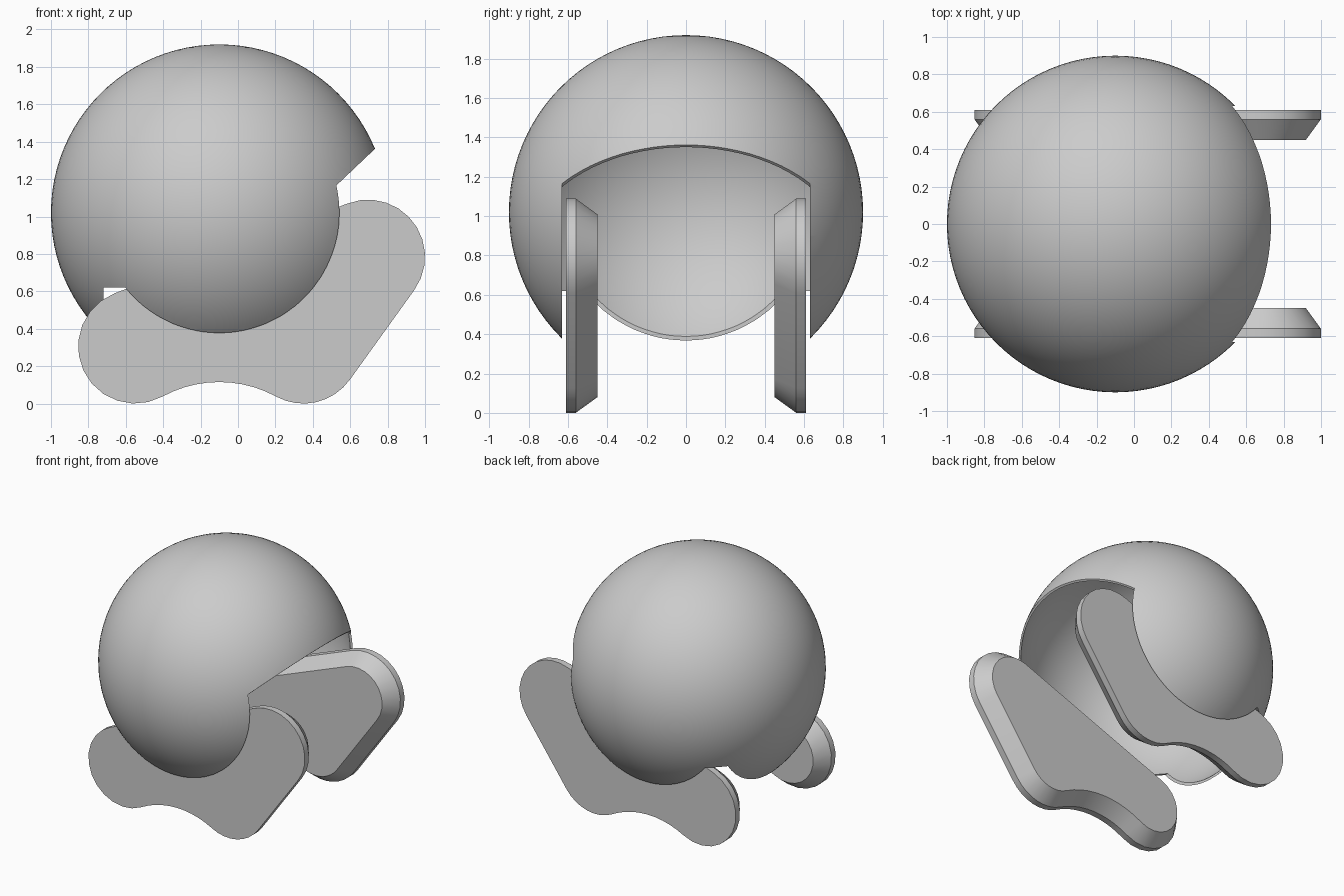
import bpy, bmesh
from math import atan2, cos, sin, pi, hypot, radians

if "Cube" in bpy.data.objects:
    bpy.data.objects.remove(bpy.data.objects["Cube"], do_unlink=True)

grey = bpy.data.materials.new("light_grey")
grey.use_nodes = True
colour = (0.6, 0.6, 0.6, 1)
grey.diffuse_color = colour
grey.node_tree.nodes["Principled BSDF"].inputs["Base Color"].default_value = colour


def make_object(name, bm):
    bmesh.ops.recalc_face_normals(bm, faces=bm.faces)
    mesh = bpy.data.meshes.new(name)
    bm.to_mesh(mesh)
    bm.free()
    mesh.materials.append(grey)
    ob = bpy.data.objects.new(name, mesh)
    bpy.context.collection.objects.link(ob)
    return ob


def activate(ob):
    bpy.ops.object.select_all(action='DESELECT')
    ob.select_set(True)
    bpy.context.view_layer.objects.active = ob


def loft(name, rings):
    """Closed solid through (y, outline) rings of equal point count."""
    bm = bmesh.new()
    loops = [[bm.verts.new((x, y, z)) for x, z in pts] for y, pts in rings]
    for a, b in zip(loops, loops[1:]):
        for i in range(len(a)):
            bm.faces.new((a[i - 1], a[i], b[i], b[i - 1]))
    bm.faces.new(loops[0])
    bm.faces.new(loops[-1])
    return make_object(name, bm)


def arc(centre, radius, start, end, steps):
    return [(centre[0] + radius * cos(start + (end - start) * i / steps),
             centre[1] + radius * sin(start + (end - start) * i / steps))
            for i in range(steps + 1)]


# Rounded foot outline: three lobes joined by tangents and a concave arch
LOBE = 0.305
HEEL, TOE, TIP = (-0.55, LOBE), (0.35, LOBE), (0.695, 0.785)
ARCH_R = 0.633
ARCH = (-0.1, 0.115 - ARCH_R)


def foot_outline(inset):
    r = LOBE - inset
    top = atan2(TIP[1] - HEEL[1], TIP[0] - HEEL[0]) + pi / 2
    side = atan2(TIP[1] - TOE[1], TIP[0] - TOE[0]) - pi / 2
    lean = atan2(TOE[0] - ARCH[0], LOBE - ARCH[1])
    return (arc(HEEL, r, top, 1.5 * pi + lean, 12)
            + arc(ARCH, ARCH_R + inset, pi / 2 + lean, pi / 2 - lean, 10)[1:-1]
            + arc(TOE, r, -pi / 2 - lean, side, 8)
            + arc(TIP, r, side, top, 11))


# Side feet, chamfered towards the middle
for name, s in (("front_foot", -1), ("back_foot", 1)):
    foot = loft(name, [(s * 0.61, foot_outline(0)),
                       (s * 0.56, foot_outline(0)),
                       (s * 0.45, foot_outline(0.08))])
    activate(foot)
    bpy.ops.object.shade_smooth_by_angle(angle=radians(28))

# Hollow ball
bm = bmesh.new()
bmesh.ops.create_uvsphere(bm, u_segments=96, v_segments=48, radius=0.9)
bmesh.ops.translate(bm, verts=bm.verts, vec=(-0.1, 0, 1.02))
ball = make_object("ball_shell", bm)
wall = ball.modifiers.new("wall", 'SOLIDIFY')
wall.thickness = 0.015
wall.offset = -1

# Opening cut through the lower side of the ball
opening = [(-0.72, 0.62), (-0.72, -0.2), (1.5, -0.2), (1.5, 2.09), (0.53, 1.17), (-0.05, 0.62)]
cutter = loft("opening_cutter", [(-0.63, opening), (0.63, opening)])
cutter.hide_render = True
cut = ball.modifiers.new("opening", 'BOOLEAN')
cut.operation = 'DIFFERENCE'
cut.solver = 'EXACT'
cut.object = cutter
activate(ball)
for m in ("wall", "opening"):
    bpy.ops.object.modifier_apply(modifier=m)
bpy.data.objects.remove(cutter, do_unlink=True)
bpy.ops.object.shade_smooth_by_angle(angle=radians(30))
